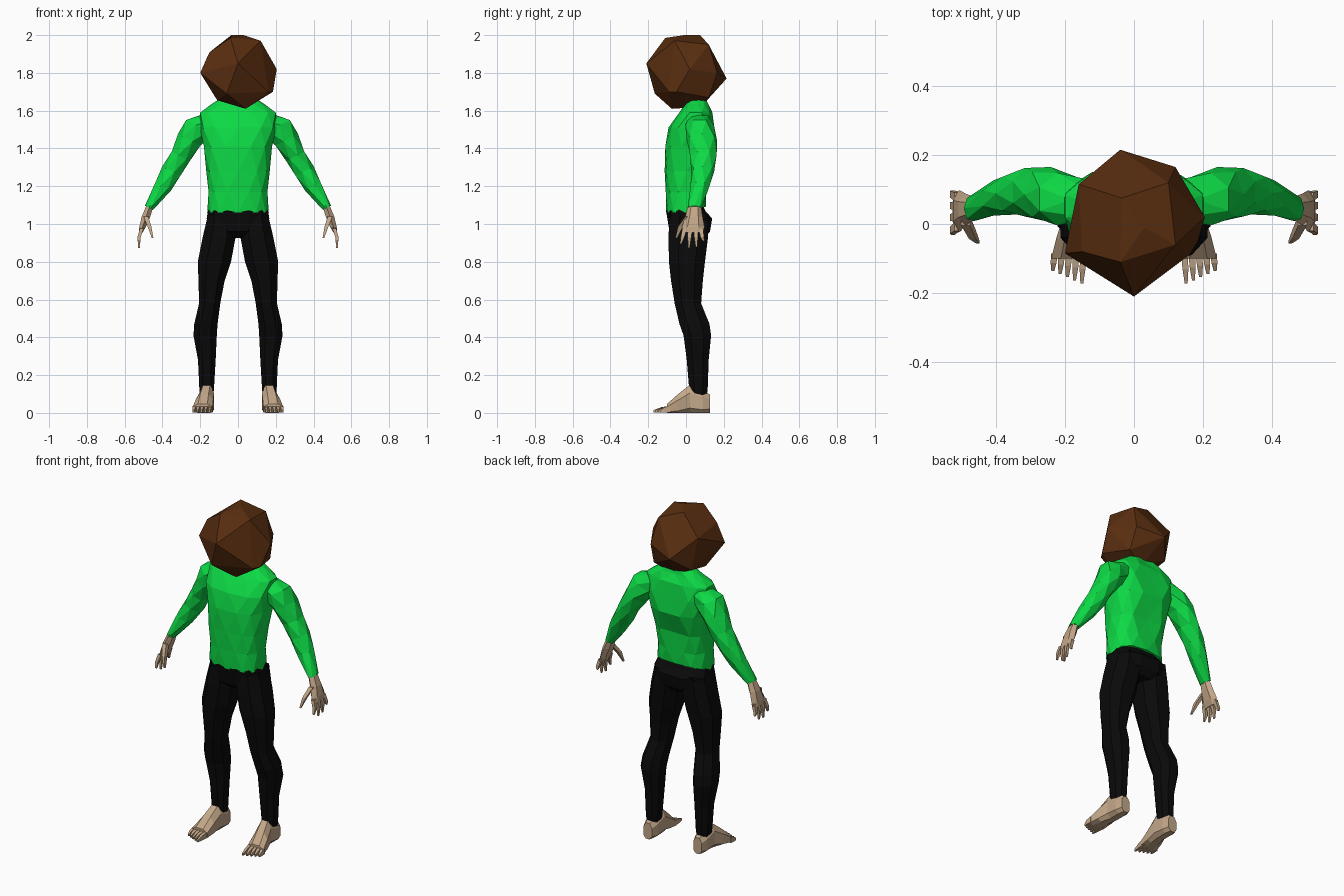
import bpy, bmesh, math
from mathutils import Vector


def material(name, rgb):
    m = bpy.data.materials.new(name)
    m.diffuse_color = (*rgb, 1)
    return m


GREEN = material("shirt green", (0.004, 0.70, 0.06))
BLACK = material("trouser black", (0.003, 0.003, 0.003))
SKIN = material("skin tan", (0.55, 0.39, 0.25))
BROWN = material("hair brown", (0.10, 0.027, 0.005))


def finish(bm, name, mat):
    bmesh.ops.recalc_face_normals(bm, faces=bm.faces)
    me = bpy.data.meshes.new(name)
    bm.to_mesh(me)
    bm.free()
    me.materials.append(mat)
    ob = bpy.data.objects.new(name, me)
    bpy.context.collection.objects.link(ob)
    return ob


def loft(name, mat, rings, n=8, u=(1, 0, 0), v=(0, 1, 0), side=1,
         power=1.0, stagger=False, adjust=None):
    """Skin rings of (x, y, z, radius u, radius v); staggered rings give triangles."""
    bm = bmesh.new()
    u, v = Vector(u), Vector(v)
    loops = []
    for k, (x, y, z, ru, rv) in enumerate(rings):
        loop = []
        for i in range(n):
            a = math.tau * (i + (0.5 if not stagger or k % 2 else 0)) / n
            c, s = math.cos(a), math.sin(a)
            c = math.copysign(abs(c) ** power, c)
            s = math.copysign(abs(s) ** power, s)
            p = Vector((x, y, z)) + u * (ru * c) + v * (rv * s)
            if adjust:
                p = adjust(p)
            loop.append(bm.verts.new((p.x * side, p.y, p.z)))
        loops.append(loop)
    for k, (a, b) in enumerate(zip(loops, loops[1:])):
        for i in range(n):
            j = (i + 1) % n
            if not stagger:
                bm.faces.new((a[i], a[j], b[j], b[i]))
            elif k % 2 == 0:
                bm.faces.new((a[i], a[j], b[i]))
                bm.faces.new((a[j], b[j], b[i]))
            else:
                bm.faces.new((a[i], a[j], b[j]))
                bm.faces.new((a[i], b[j], b[i]))
    bm.faces.new(loops[0])
    bm.faces.new(loops[-1])
    return finish(bm, name, mat)


# Faceted ball of a head
bm = bmesh.new()
for p in [(0, -.21, 1.85), (-.20, -.085, 1.80), (-.16, .115, 1.89), (-.04, .215, 1.77),
          (.12, .165, 1.80), (.205, .02, 1.82), (.185, -.05, 1.70), (-.035, .075, 2.0),
          (.03, -.01, 2.0), (.12, -.06, 1.97), (-.04, -.11, 1.985), (.04, -.075, 1.61),
          (.02, .08, 1.62), (-.11, -.03, 1.655), (-.15, -.08, 1.91), (.16, -.09, 1.70),
          (-.12, .12, 1.69), (.13, .12, 1.67), (.10, .12, 1.95), (-.06, -.165, 1.69)]:
    bm.verts.new(p)
bmesh.ops.convex_hull(bm, input=bm.verts[:])
bmesh.ops.dissolve_limit(bm, angle_limit=math.radians(9), verts=bm.verts[:], edges=bm.edges[:])
finish(bm, "head", BROWN)

# Neck, hidden between head and shirt
loft("neck", SKIN, [(0, .05, 1.60, .06, .055), (0, .03, 1.72, .055, .05)])


# Shirt body, with the hem rising and the spine dented at the back
def shirt_shape(p):
    if p.z < 1.07 and p.y > 0:
        p.z += 0.3 * p.y
    if p.y > 0.1 and abs(p.x) < 0.03 and p.z > 1.1:
        p.y -= 0.015
    return p


loft("shirt_body", GREEN,
     [(0, 0, 1.06, .163, .107), (0, 0, 1.17, .160, .110), (0, .005, 1.28, .168, .118),
      (0, .025, 1.41, .185, .138), (0, .035, 1.51, .205, .128), (0, .052, 1.59, .205, .09),
      (0, .06, 1.635, .14, .065), (0, .06, 1.665, .095, .045)],
     n=12, power=.75, stagger=True, adjust=shirt_shape)

# Trouser seat
loft("trouser_seat", BLACK,
     [(0, .025, .925, .07, .075), (0, .02, .96, .165, .11), (0, .02, 1.03, .170, .122),
      (0, 0, 1.065, .164, .108), (0, 0, 1.10, .145, .09)], n=12, power=.75)

for side, tag in ((1, "left"), (-1, "right")):
    # Sleeve
    loft(tag + "_sleeve", GREEN,
         [(.14, .07, 1.56, .05, .06), (.205, .072, 1.515, .088, .078),
          (.255, .085, 1.445, .072, .082), (.305, .092, 1.36, .058, .072),
          (.350, .088, 1.28, .058, .062), (.398, .075, 1.20, .050, .052),
          (.470, .045, 1.085, .026, .038)],
         n=7, u=(.87, 0, .45), side=side, stagger=True)

    # Hand: palm, four fingers, thumb
    loft(tag + "_palm", SKIN,
         [(.465, .045, 1.10, .022, .034), (.487, .042, 1.04, .026, .046),
          (.505, .038, .985, .020, .060), (.515, .036, .955, .012, .056)],
         n=6, side=side)
    for i, (y0, y1, z1) in enumerate(((-.008, -.028, .895), (.022, .015, .872),
                                      (.052, .055, .878), (.079, .093, .91))):
        loft(f"{tag}_finger_{i + 1}", SKIN,
             [(.510, y0, .975, .014, .017), (.524, (y0 + y1) / 2, .93, .012, .014),
              (.524, y1, z1, .006, .006)], n=4, side=side)
    loft(tag + "_thumb", SKIN,
         [(.488, .01, 1.04, .018, .02), (.468, -.03, .985, .014, .018),
          (.452, -.052, .925, .006, .007)], n=4, side=side)

    # Trouser leg
    loft(tag + "_leg", BLACK,
         [(.090, .015, 1.04, .076, .11), (.100, .012, .93, .093, .112),
          (.125, .005, .80, .094, .102), (.140, .005, .70, .074, .09),
          (.150, .010, .58, .060, .075), (.170, .045, .47, .066, .085),
          (.174, .060, .41, .066, .078), (.165, .062, .28, .050, .062),
          (.166, .066, .12, .041, .052), (.166, .068, .09, .036, .044)],
         n=8, power=.85, side=side)

    # Foot: sole flattened to the ground, then five toes
    def flatten(p):
        return Vector((p.x, p.y, max(p.z, 0)))

    loft(tag + "_foot", SKIN,
         [(.166, .128, .045, .030, .055), (.166, .09, .05, .043, .075),
          (.166, .02, .065, .042, .09), (.178, -.04, .04, .050, .065),
          (.187, -.10, .018, .056, .032)],
         n=8, v=(0, 0, 1), power=.85, side=side, adjust=flatten)
    for i in range(5):
        x = .146 + .021 * i
        tip = -.172 + .009 * i
        loft(f"{tag}_toe_{i + 1}", SKIN,
             [(x, -.085, .020, .014, .025), (x + .003, (tip - .09) / 2, .016, .012, .020),
              (x + .005, tip, .008, .006, .009)],
             n=4, v=(0, 0, 1), side=side, adjust=flatten)
